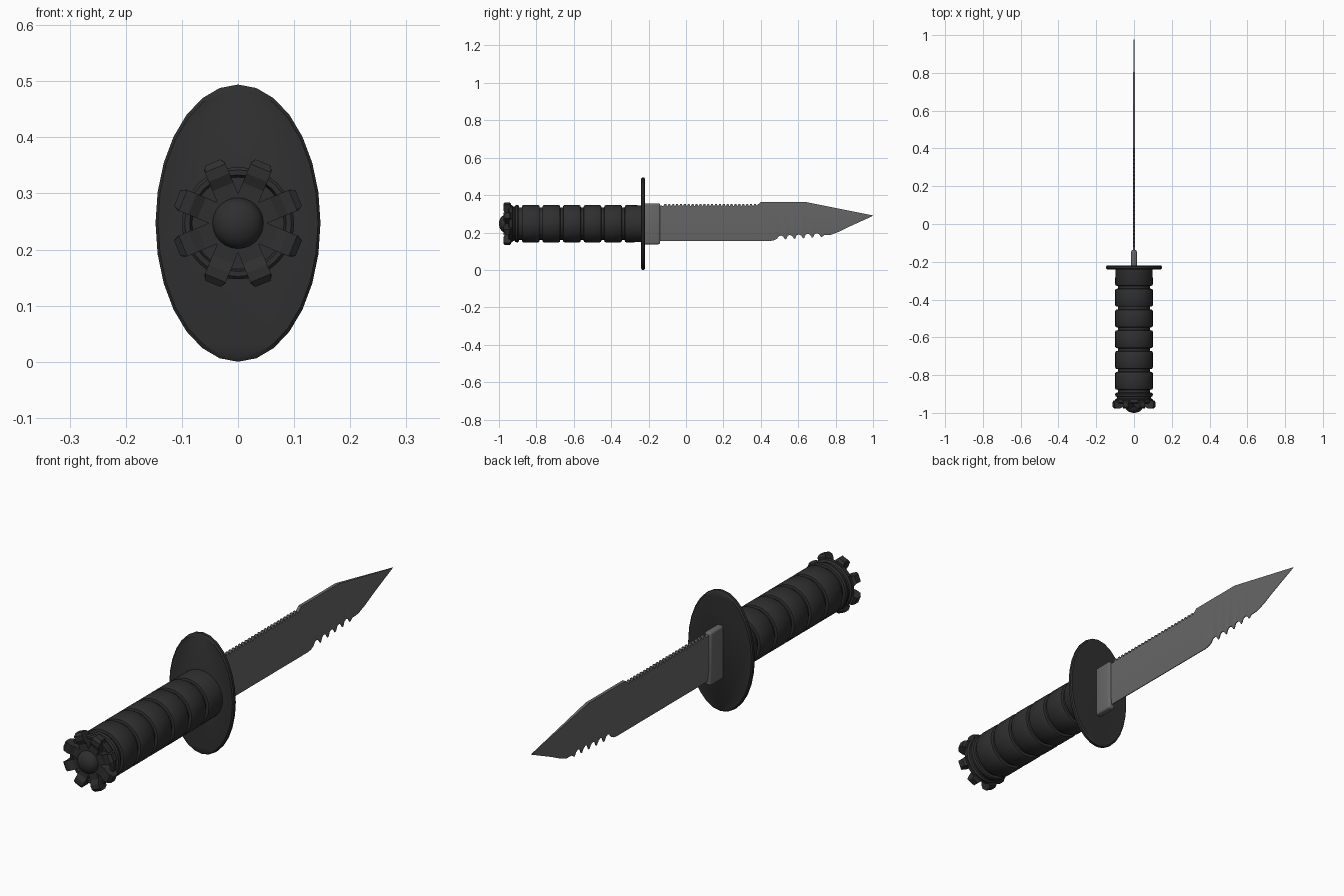
import bpy, bmesh, math
from mathutils import Matrix, Vector

if "Cube" in bpy.data.objects:
    bpy.data.objects.remove(bpy.data.objects["Cube"])

CZ = 0.247  # height of the knife's long axis


def material(name, v):
    m = bpy.data.materials.new(name)
    m.diffuse_color = (v, v, v, 1)
    m.use_nodes = True
    m.node_tree.nodes["Principled BSDF"].inputs["Base Color"].default_value = m.diffuse_color
    return m


BLACK = material("matte_black", 0.028)
STEEL = material("dark_steel", 0.135)


def finish(name, bm, mat, angle=35):
    bmesh.ops.recalc_face_normals(bm, faces=bm.faces)
    me = bpy.data.meshes.new(name)
    bm.to_mesh(me)
    bm.free()
    me.materials.append(mat)
    ob = bpy.data.objects.new(name, me)
    bpy.context.collection.objects.link(ob)
    bpy.ops.object.select_all(action='DESELECT')
    ob.select_set(True)
    bpy.context.view_layer.objects.active = ob
    bpy.ops.object.shade_smooth_by_angle(angle=math.radians(angle))
    return ob


def lathe(name, profile, mat, segs=32, sx=1.0, sz=1.0):
    """Turn a (y, radius) profile about the long axis, with optional oval scaling."""
    bm = bmesh.new()
    rings = []
    for y, r in profile:
        rings.append([bm.verts.new((sx * r * math.cos(2 * math.pi * i / segs), y,
                                    CZ + sz * r * math.sin(2 * math.pi * i / segs)))
                      for i in range(segs)])
    for a, b in zip(rings, rings[1:]):
        for i in range(segs):
            j = (i + 1) % segs
            bm.faces.new((a[i], a[j], b[j], b[i]))
    bm.faces.new(rings[0])
    bm.faces.new(rings[-1])
    return finish(name, bm, mat)


# Grip: rounded bands separated by narrow grooves
profile = [(-0.225, 0.098)]
for k in range(6):
    g = -0.335 - 0.11 * k
    profile += [(g + 0.016, 0.1), (g + 0.009, 0.096), (g + 0.007, 0.086),
                (g - 0.007, 0.086), (g - 0.009, 0.096), (g - 0.016, 0.1)]
profile += [(-0.912, 0.098), (-0.917, 0.09)]
lathe("grip", profile, BLACK)

# Pommel cap with a recessed face
lathe("pommel_cap", [(-0.91, 0.088), (-0.925, 0.093), (-0.93, 0.1), (-0.945, 0.1),
                     (-0.95, 0.095), (-0.95, 0.086), (-0.935, 0.082)], BLACK)

# Domed pommel button
dome = [(-0.94, 0.046), (-0.965, 0.046)]
dome += [(-0.97 - 0.03 * math.sin(t), 0.045 * math.cos(t))
         for t in (0.0, 0.3, 0.6, 0.9, 1.2, 1.45)]
lathe("pommel_button", dome, BLACK, 24)

# Eight pommel prongs, radiating from the button
prong = [(0.03, -0.968), (0.07, -0.968), (0.088, -0.977), (0.106, -0.977),
         (0.117, -0.968), (0.117, -0.943), (0.108, -0.935), (0.03, -0.935)]
bm = bmesh.new()
for k in range(8):
    rot = Matrix.Rotation(math.radians(22.5 + 45 * k), 4, 'Y')
    sides = []
    for s in (-1, 1):
        sides.append([bm.verts.new(rot @ Vector((r, y, s * (0.02 if r < 0.11 else 0.015)))
                                   + Vector((0, 0, CZ))) for r, y in prong])
    a, b = sides
    bm.faces.new(a)
    bm.faces.new(b)
    for i in range(len(prong)):
        j = (i + 1) % len(prong)
        bm.faces.new((a[i], a[j], b[j], b[i]))
finish("pommel_prongs", bm, BLACK, 25)

# Oval guard plate with chamfered rim
lathe("guard", [(-0.24, 0.97), (-0.235, 1.0), (-0.224, 1.0), (-0.219, 0.97)],
      BLACK, 28, 0.147, 0.247)

# Blade collar next to the guard
bm = bmesh.new()
bmesh.ops.create_cube(bm, size=1)
bmesh.ops.scale(bm, vec=(0.03, 0.09, 0.218), verts=bm.verts)
bmesh.ops.translate(bm, vec=(0, -0.183, 0.246), verts=bm.verts)
bmesh.ops.bevel(bm, geom=bm.edges[:], offset=0.009, segments=3, profile=0.5, affect='EDGES')
finish("blade_collar", bm, STEEL)

# Blade outlines as (y, z) lines: saw teeth on the spine, scallops on the edge
spine = [(-0.2, 0.352)]
pitch = 0.5 / 24
for k in range(24):
    y = -0.12 + k * pitch
    spine += [(y, 0.342), (y + 0.006, 0.353), (y + 0.014, 0.353), (y + 0.018, 0.342)]
spine += [(0.385, 0.35), (0.40, 0.363), (0.64, 0.363), (0.82, 0.327), (1.0, 0.291)]
edge = [(-0.2, 0.155), (0.45, 0.155), (0.47, 0.158), (0.486, 0.166)]
for k in range(5):
    y, lift = 0.492 + k * 0.048, 0.003 * k
    edge += [(y + 0.004, 0.18 + lift), (y + 0.016, 0.184 + lift),
             (y + 0.028, 0.178 + lift), (y + 0.038, 0.163 + lift), (y + 0.044, 0.165 + lift)]
edge += [(0.738, 0.186), (0.775, 0.188), (0.82, 0.205), (0.87, 0.23), (1.0, 0.289)]


def at(line, y):
    for (y0, z0), (y1, z1) in zip(line, line[1:]):
        if y <= y1:
            return z0 + (z1 - z0) * (y - y0) / (y1 - y0)
    return line[-1][1]


# Blade: cross-section columns, thinner at the edge and towards the tip
bm = bmesh.new()
columns = []
for y in sorted({round(p[0], 4) for p in spine + edge}):
    top, low = at(spine, y), at(edge, y)
    h = 0.0065 * (1 - 0.85 * max(0.0, (y - 0.64) / 0.36))
    grind = low + 0.25 * (top - low)
    section = [(h, top), (h, grind), (0.25 * h, low),
               (-0.25 * h, low), (-h, grind), (-h, top)]
    columns.append([bm.verts.new((x, y, z)) for x, z in section])
for a, b in zip(columns, columns[1:]):
    for i in range(6):
        j = (i + 1) % 6
        bm.faces.new((a[i], a[j], b[j], b[i]))
bm.faces.new(columns[0])
bm.faces.new(columns[-1])
finish("blade", bm, STEEL, 20)
